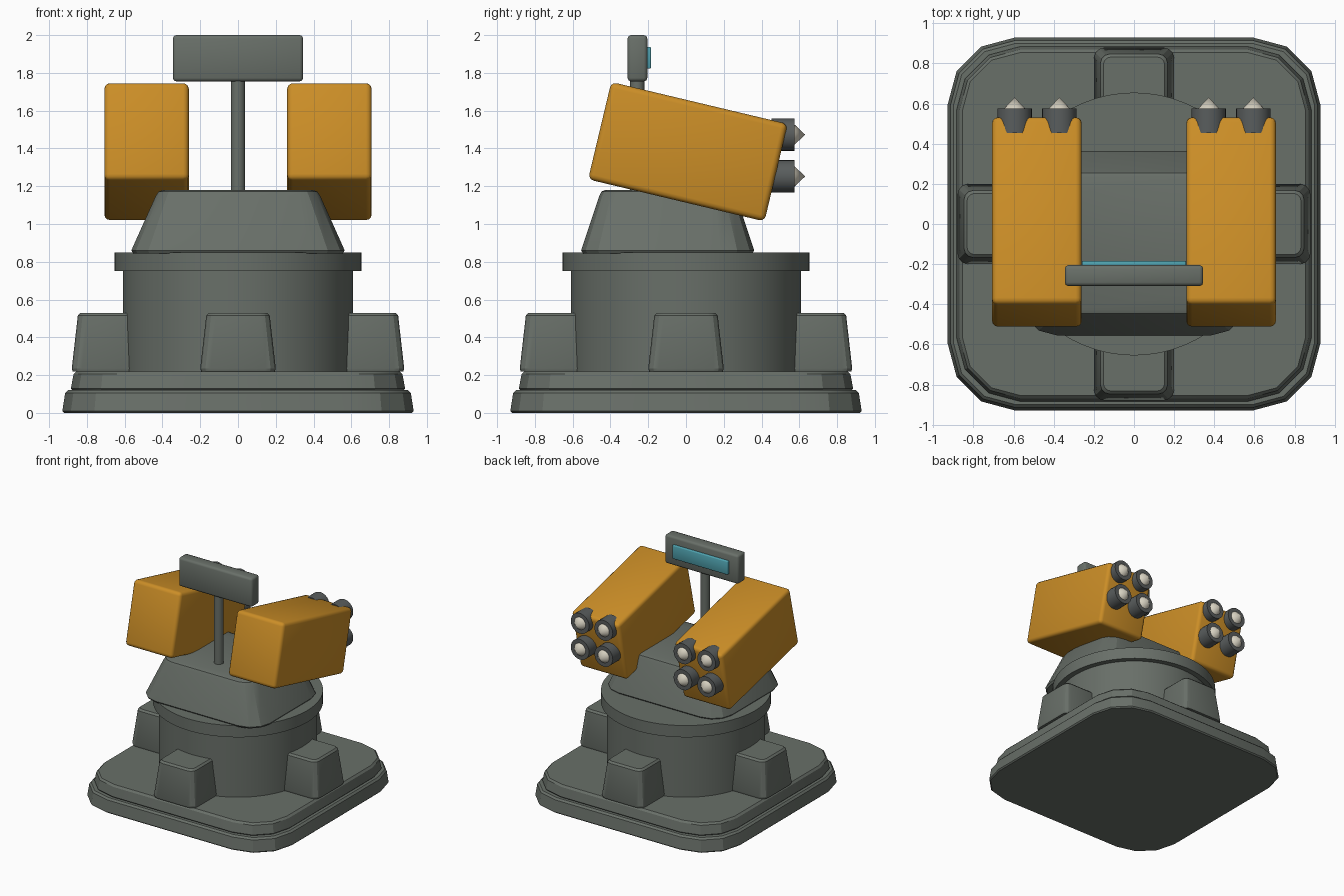
import bpy, bmesh
from math import pi, sin, cos, radians
from mathutils import Matrix

cube = bpy.data.objects.get("Cube")
if cube:
    bpy.data.objects.remove(cube, do_unlink=True)


def material(name, rgb):
    mat = bpy.data.materials.new(name)
    mat.use_nodes = True
    mat.diffuse_color = (*rgb, 1)
    mat.node_tree.nodes["Principled BSDF"].inputs["Base Color"].default_value = (*rgb, 1)
    return mat


grey = material("armour grey", (0.14, 0.16, 0.14))
dark = material("tube grey", (0.10, 0.11, 0.11))
orange = material("launcher orange", (0.60, 0.27, 0.02))
cream = material("warhead cream", (0.70, 0.66, 0.55))
cyan = material("screen cyan", (0.08, 0.37, 0.44))


def finish(name, bm, mat, angle=25, matrix=None):
    bmesh.ops.recalc_face_normals(bm, faces=bm.faces[:])
    mesh = bpy.data.meshes.new(name)
    bm.to_mesh(mesh)
    bm.free()
    mesh.materials.append(mat)
    obj = bpy.data.objects.new(name, mesh)
    bpy.context.collection.objects.link(obj)
    if matrix:
        obj.matrix_world = matrix
    bpy.ops.object.select_all(action='DESELECT')
    obj.select_set(True)
    bpy.context.view_layer.objects.active = obj
    bpy.ops.object.shade_smooth_by_angle(angle=radians(angle))
    return obj


def rounded_loft(name, rings, mat, matrix=None, segments=3):
    """Stack of rounded rectangles; each ring is x half, y half, z, radius, y centre."""
    bm = bmesh.new()
    loops = []
    for hx, hy, z, r, cy in rings:
        loop = []
        for q, (sx, sy) in enumerate([(1, 1), (-1, 1), (-1, -1), (1, -1)]):
            for i in range(segments + 1):
                a = (q + i / segments) * pi / 2
                loop.append(bm.verts.new((sx * (hx - r) + r * cos(a),
                                          cy + sy * (hy - r) + r * sin(a), z)))
        loops.append(loop)
    n = len(loops[0])
    for low, high in zip(loops, loops[1:]):
        for i in range(n):
            j = (i + 1) % n
            bm.faces.new((low[i], low[j], high[j], high[i]))
    bm.faces.new(loops[0])
    bm.faces.new(loops[-1])
    return finish(name, bm, mat, matrix=matrix)


def box(name, size, loc, mat, bevel, pitch=0, segments=2):
    bm = bmesh.new()
    bmesh.ops.create_cube(bm, size=1)
    bmesh.ops.scale(bm, vec=size, verts=bm.verts[:])
    bmesh.ops.bevel(bm, geom=bm.edges[:], offset=bevel, segments=segments,
                    profile=0.5, affect='EDGES')
    return finish(name, bm, mat, 50, Matrix.Translation(loc) @ Matrix.Rotation(pitch, 4, 'X'))


def cylinder(name, r1, r2, start, length, mat, sides=32, along_y=False):
    bm = bmesh.new()
    bmesh.ops.create_cone(bm, cap_ends=True, segments=sides, radius1=r1, radius2=r2, depth=length)
    bmesh.ops.translate(bm, vec=(0, 0, length / 2), verts=bm.verts[:])
    turn = Matrix.Rotation(-pi / 2 if along_y else 0, 4, 'X')
    return finish(name, bm, mat, 40, Matrix.Translation(start) @ turn)


# Stepped base plates
def plate(name, half, z0, z1, radius):
    steps = [(0.01, 0), (0, 0.01), (0.015, z1 - z0 - 0.015), (0.03, z1 - z0)]
    rings = [(half - d, half - d, z0 + h, radius - d, 0) for d, h in steps]
    rounded_loft(name, rings, grey)


plate("base_plate_lower", 0.93, 0, 0.12, 0.34)
plate("base_plate_upper", 0.885, 0.12, 0.22, 0.32)

# Drum and its collar
cylinder("drum", 0.61, 0.61, (0, 0, 0.21), 0.55, grey, 64)
cylinder("drum_collar", 0.655, 0.655, (0, 0, 0.75), 0.10, grey, 64)

# Four tapered buttresses round the drum
buttress = [(0.195, 0.195, 0.22, 0.05, -0.68), (0.2, 0.2, 0.235, 0.055, -0.68),
            (0.168, 0.168, 0.515, 0.05, -0.68), (0.153, 0.153, 0.53, 0.04, -0.68)]
for i, side in enumerate(["front", "left", "back", "right"]):
    rounded_loft("buttress_" + side, buttress, grey, Matrix.Rotation(i * pi / 2, 4, 'Z'))

# Tapered turret housing
rounded_loft("turret_housing", [
    (0.555, 0.448, 0.845, 0.17, -0.097), (0.565, 0.458, 0.86, 0.18, -0.097),
    (0.435, 0.362, 1.15, 0.12, -0.097), (0.42, 0.35, 1.172, 0.11, -0.097),
    (0.395, 0.33, 1.18, 0.09, -0.097)], grey)

# Mast, sensor panel and screen
cylinder("mast", 0.038, 0.038, (0, -0.258, 1.15), 0.63, grey, 24)
box("sensor_panel", (0.69, 0.104, 0.245), (0, -0.257, 1.8775), grey, 0.018)
box("sensor_screen", (0.52, 0.03, 0.115), (0, -0.2, 1.88), cyan, 0.006)

# Tilted launchers with four level tubes each
for side, s in (("left", 1), ("right", -1)):
    box("launcher_" + side, (0.447, 0.96, 0.53), (s * 0.484, 0.01, 1.383), orange,
        0.03, radians(-13.4), 3)
    for col, x in (("inner", 0.372), ("outer", 0.595)):
        for row, z in (("upper", 1.473), ("lower", 1.252)):
            tag = f"{side}_{row}_{col}"
            cylinder("tube_" + tag, 0.086, 0.086, (s * x, 0.453, z), 0.122, dark, 24, True)
            cylinder("warhead_" + tag, 0.053, 0, (s * x, 0.575, z), 0.056, cream, 20, True)
